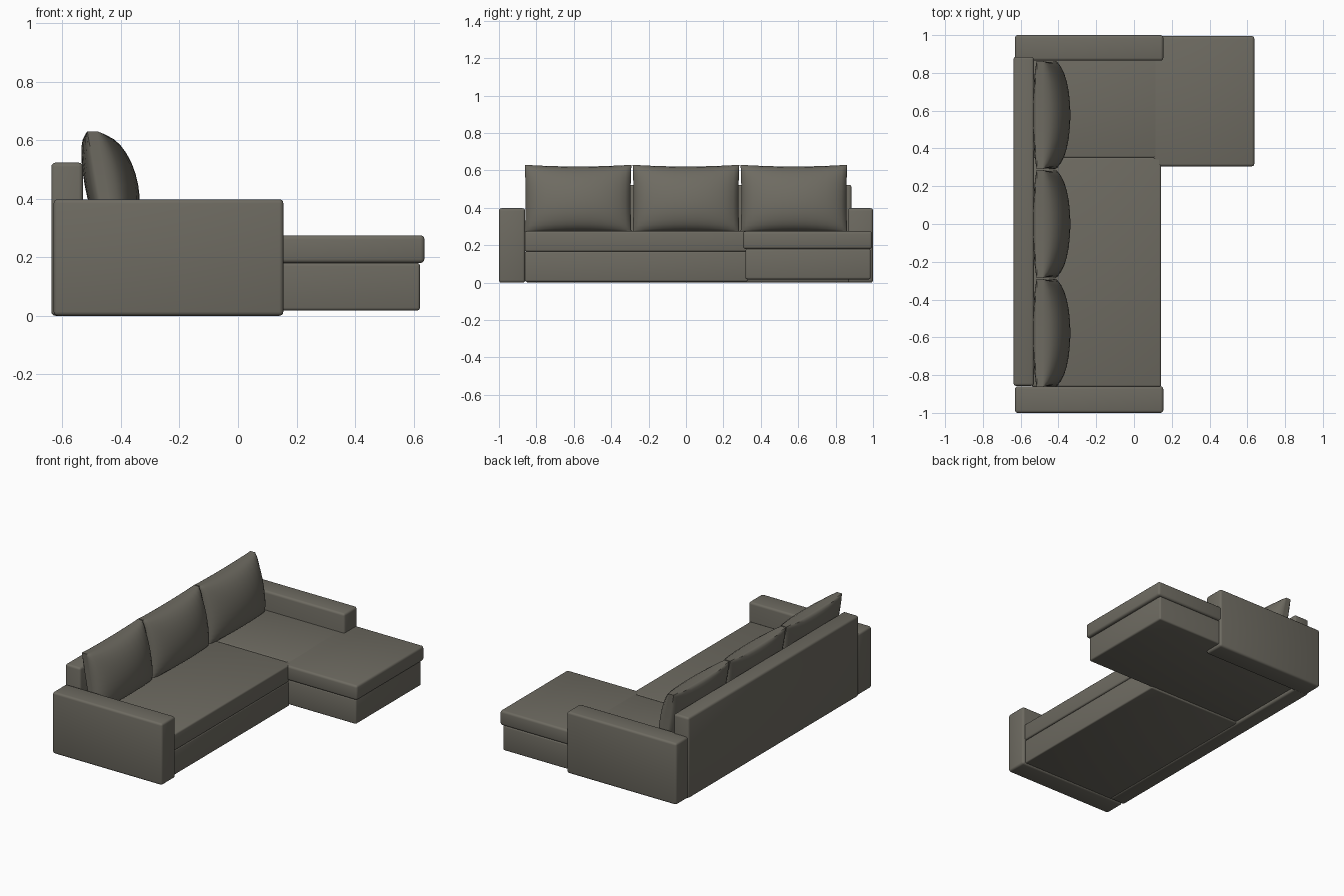
import bpy, bmesh, math

cube = bpy.data.objects.get("Cube")
if cube:
    bpy.data.objects.remove(cube)

fabric = bpy.data.materials.new("grey_brown_fabric")
fabric.use_nodes = True
colour = (0.155, 0.146, 0.120, 1)
fabric.diffuse_color = colour
fabric.node_tree.nodes["Principled BSDF"].inputs["Base Color"].default_value = colour


def finish(name, bm):
    """Turn a bmesh into a smooth-shaded fabric object."""
    mesh = bpy.data.meshes.new(name)
    bm.to_mesh(mesh)
    bm.free()
    mesh.materials.append(fabric)
    obj = bpy.data.objects.new(name, mesh)
    bpy.context.collection.objects.link(obj)
    bpy.ops.object.select_all(action="DESELECT")
    obj.select_set(True)
    bpy.context.view_layer.objects.active = obj
    bpy.ops.object.shade_smooth_by_angle(angle=math.radians(40))
    return obj


def block(name, x, y, z, radius=0.014):
    """Soft-edged upholstered block given its (min, max) extents."""
    bm = bmesh.new()
    bmesh.ops.create_cube(bm, size=1)
    for v in bm.verts:
        for i, (low, high) in enumerate((x, y, z)):
            v.co[i] = low if v.co[i] < 0 else high
    bmesh.ops.bevel(bm, geom=bm.edges[:], offset=radius, segments=3,
                    profile=0.5, affect="EDGES")
    return finish(name, bm)


def pillow(name, centre_y, half_width=0.285, low=0.265, high=0.63):
    """Plump leaning pillow with pinched corners and a fuller front."""
    bm = bmesh.new()
    bmesh.ops.create_cube(bm, size=2)
    bmesh.ops.subdivide_edges(bm, edges=bm.edges[:], cuts=13, use_grid_fill=True)
    half_height, middle = (high - low) / 2, (high + low) / 2
    for v in bm.verts:
        side = v.co.x
        u, w = (math.sin(t * math.pi / 2) for t in v.co.yz)
        bulge = (max(0, 1 - u * u) * max(0, 1 - w * w)) ** 0.45
        depth = 0.018 + bulge * (0.105 if side > 0 else 0.042)
        # edges curve in slightly between the corners
        across = u * (1 - 0.015 * (1 - w * w))
        up = w * (1 - 0.05 * (1 - u * u))
        lean = -0.464 - 0.033 * up
        v.co = (lean + side * depth,
                centre_y + across * half_width,
                middle + up * half_height)
    return finish(name, bm)


# Arms and backrest
block("right_arm", (-0.63, 0.155), (-1.0, -0.86), (0, 0.398))
block("left_arm", (-0.63, 0.155), (0.865, 1.0), (0, 0.398))
block("backrest", (-0.638, -0.53), (-0.857, 0.885), (0, 0.523))

# Main seat
block("seat_base", (-0.54, 0.138), (-0.862, 0.33), (0.006, 0.166), 0.008)
block("seat_cushion", (-0.54, 0.143), (-0.862, 0.352), (0.166, 0.275), 0.01)

# Chaise section
block("chaise_base", (-0.54, 0.622), (0.318, 0.987), (0.018, 0.18), 0.01)
block("chaise_cushion", (0.10, 0.637), (0.305, 0.995), (0.18, 0.275))
block("chaise_inner_cushion", (-0.54, 0.13), (0.35, 0.88), (0.17, 0.275), 0.01)

# Back pillows
for label, y in (("right", -0.577), ("middle", 0.0), ("left", 0.577)):
    pillow(label + "_back_pillow", y)
